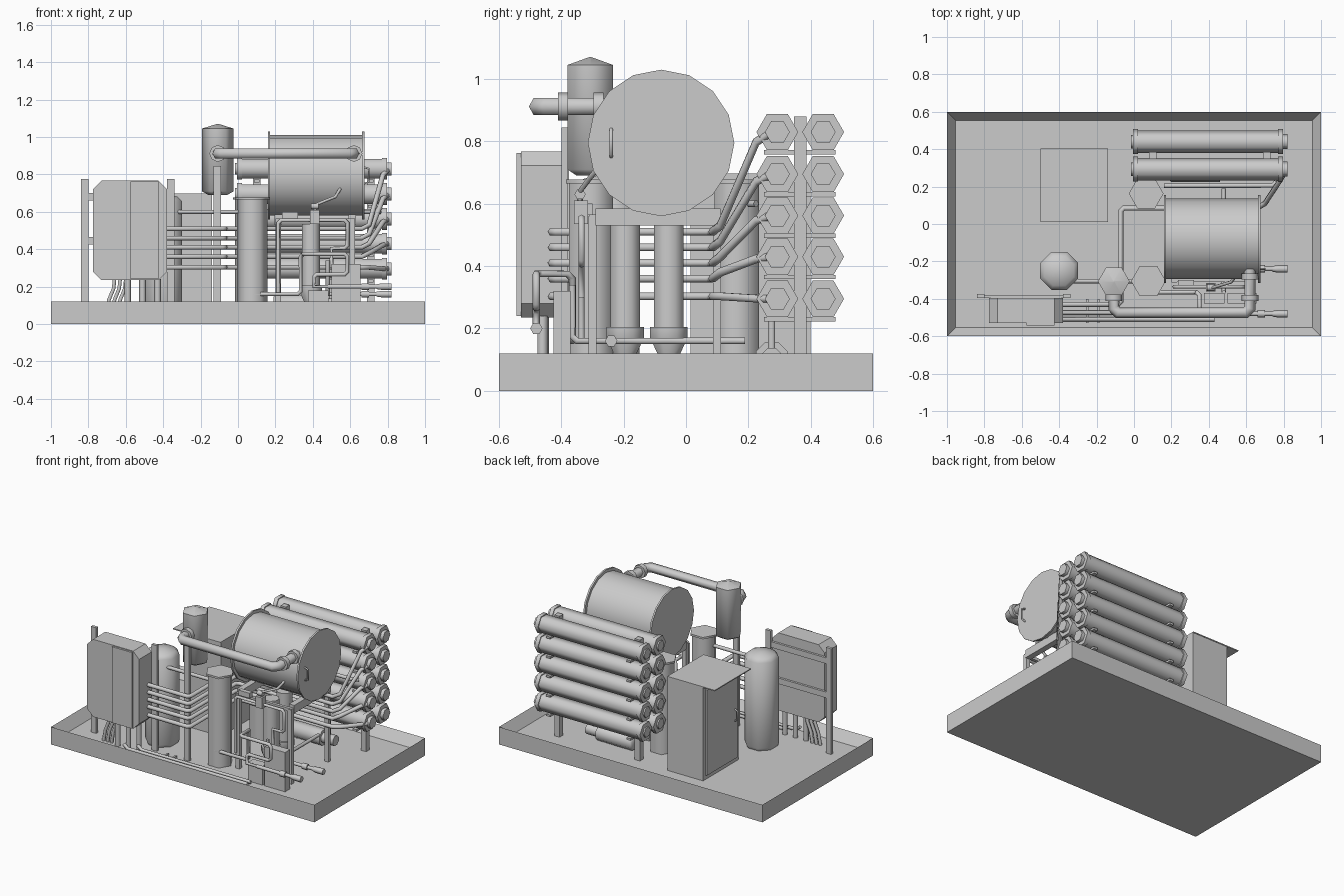
import bpy, bmesh, math
from mathutils import Vector

FLOOR = 0.05
round_parts = []


def add_mesh(name, bm):
    bmesh.ops.recalc_face_normals(bm, faces=bm.faces[:])
    me = bpy.data.meshes.new(name)
    bm.to_mesh(me)
    bm.free()
    ob = bpy.data.objects.new(name, me)
    bpy.context.collection.objects.link(ob)
    return ob


def box(name, x, y, z):
    bm = bmesh.new()
    bmesh.ops.create_cube(bm, size=1)
    for v in bm.verts:
        v.co = Vector([(a + b) / 2 + c * (b - a) for c, (a, b) in zip(v.co, (x, y, z))])
    return add_mesh(name, bm)


def lathe(name, axis, centre, profile, n=6, phase=0.0):
    """Profile of (radius, absolute position along axis); centre gives the other two coordinates."""
    bm = bmesh.new()
    rings = []
    for r, t in profile:
        ring = []
        for i in range(n):
            a = math.tau * i / n + phase
            u, v = centre[0] + r * math.cos(a), centre[1] + r * math.sin(a)
            ring.append(bm.verts.new({'x': (t, u, v), 'y': (u, t, v), 'z': (u, v, t)}[axis]))
        rings.append(ring)
    for a, b in zip(rings, rings[1:]):
        for i in range(n):
            bm.faces.new((a[i], a[(i + 1) % n], b[(i + 1) % n], b[i]))
    bm.faces.new(rings[0])
    bm.faces.new(rings[-1])
    ob = add_mesh(name, bm)
    round_parts.append(ob)
    return ob


def pipe(name, pts, r=0.014):
    cu = bpy.data.curves.new(name, 'CURVE')
    cu.dimensions = '3D'
    cu.bevel_depth = r
    cu.bevel_resolution = 1
    cu.use_fill_caps = True
    sp = cu.splines.new('POLY')
    sp.points.add(len(pts) - 1)
    for p, co in zip(sp.points, pts):
        p.co = (*co, 1)
    ob = bpy.data.objects.new(name, cu)
    bpy.context.collection.objects.link(ob)
    return ob


# Skid tray with recessed floor
bm = bmesh.new()
bmesh.ops.create_cube(bm, size=1)
for v in bm.verts:
    v.co = Vector((v.co.x * 2, v.co.y * 1.2, (v.co.z + 0.5) * 0.12))
top = max(bm.faces, key=lambda f: f.calc_center_median().z)
bmesh.ops.inset_region(bm, faces=[top], thickness=0.065)
for v in top.verts:
    v.co.z = FLOOR
add_mesh("skid_tray", bm)

# Main horizontal tank with rim flanges, end handle and support frame
R, F = 0.215, 0.235
lathe("main_tank", 'x', (-0.08, 0.795),
      [(F, 0.16), (F, 0.172), (R, 0.172), (R, 0.663), (F, 0.663), (F, 0.675)], 16)
pipe("tank_handle", [(0.67, -0.24, 0.75), (0.70, -0.24, 0.76), (0.70, -0.24, 0.83), (0.67, -0.24, 0.84)], 0.006)
for x in (0.215, 0.61):
    for y in (-0.3, 0.1):
        box("tank_leg", (x - 0.015, x + 0.015), (y - 0.013, y + 0.013), (FLOOR, 0.56))
    box("tank_saddle", (x - 0.02, x + 0.02), (-0.29, 0.11), (0.53, 0.585))
for y in (-0.3, 0.1):
    box("tank_beam", (0.2, 0.625), (y - 0.01, y + 0.01), (0.545, 0.565))

# Filter tube bank: two columns of five, each fed by a stacked pipe run on the near column
ROWS = [(0.83, 0.51), (0.695, 0.46), (0.562, 0.41), (0.43, 0.36), (0.295, 0.303)]
for zt, zp in ROWS:
    for y in (0.293, 0.44):
        lathe("filter_tube", 'x', (y, zt),
              [(0.036, -0.03 + 0.015), (0.036, -0.005), (0.067, -0.005), (0.067, 0.022), (0.06, 0.022),
               (0.06, 0.77), (0.067, 0.77), (0.067, 0.797), (0.04, 0.797), (0.04, 0.82)])
    pipe("feed_pipe", [(-0.42, -0.43, zp), (-0.085, -0.43, zp), (-0.07, -0.415, zp), (-0.07, 0.07, zp),
                       (-0.055, 0.085, zp), (0.66, 0.085, zp), (0.70, 0.11, zp + 0.02 * (zt > zp + 0.02)),
                       (0.775, 0.225, zp + (zt - zp) * 0.9), (0.805, 0.275, zt)])
for x in (0.1, 0.71):
    box("tube_rack_post", (x - 0.02, x + 0.02), (0.347, 0.386), (FLOOR, 0.88))
    for zt, _ in ROWS:
        box("tube_rack_arm", (x - 0.015, x + 0.015), (0.25, 0.48), (zt - 0.072, zt - 0.058))

# Horizontal pump motor under the bank
lathe("pump_motor", 'x', (0.275, 0.105),
      [(0.045, 0.19), (0.055, 0.2), (0.055, 0.46), (0.035, 0.46), (0.035, 0.55)], 8, math.pi / 8)
pipe("motor_riser", [(0.5, 0.275, 0.1), (0.5, 0.275, 0.24)], 0.013)
pipe("bank_manifold", [(0.16, 0.205, 0.6), (0.74, 0.205, 0.6), (0.76, 0.225, 0.6)], 0.012)

# Cabinet with canopy top, door and handle
box("cabinet", (-0.41, -0.14), (0.015, 0.4), (FLOOR, 0.69))
box("cabinet_canopy", (-0.5, -0.14), (0.01, 0.403), (0.69, 0.697))
box("cabinet_door", (-0.422, -0.41), (0.04, 0.375), (0.08, 0.665))
pipe("cabinet_handle", [(-0.42, 0.07, 0.34), (-0.44, 0.07, 0.35), (-0.44, 0.07, 0.41), (-0.42, 0.07, 0.42)], 0.006)

# Standing round tank
lathe("storage_tank", 'z', (-0.4, -0.25),
      [(0.1, FLOOR), (0.11, FLOOR + 0.02), (0.11, 0.655), (0.085, 0.68), (0.02, 0.695)], 8, math.pi / 8)

# Control panel with chamfered outline, door halves, posts, rails and cables
x0, x1, z0, z1, c = -0.775, -0.38, 0.235, 0.767, 0.045
outline = [(x0 + c, z0), (x1 - c, z0), (x1, z0 + c), (x1, z1 - c),
           (x1 - c, z1), (x0 + c, z1), (x0, z1 - c), (x0, z0 + c)]
bm = bmesh.new()
front = [bm.verts.new((x, -0.53, z)) for x, z in outline]
back = [bm.verts.new((x, -0.395, z)) for x, z in outline]
for i in range(8):
    j = (i + 1) % 8
    bm.faces.new((front[i], front[j], back[j], back[i]))
bm.faces.new(front)
bm.faces.new(back)
add_mesh("control_panel", bm)
box("panel_door", (-0.575, -0.425), (-0.543, -0.53), (z0 + 0.005, z1 - 0.005))
for x in (-0.82, -0.36):
    box("panel_post", (x - 0.02, x + 0.02), (-0.395, -0.375), (FLOOR, 0.775))
for z in (0.445, 0.68):
    box("panel_rail", (-0.84, -0.34), (-0.395, -0.38), (z - 0.02, z + 0.02))
for i in range(3):
    x = -0.66 + 0.03 * i
    pipe("panel_cable", [(x, -0.45, 0.24), (x - 0.005, -0.45, 0.19), (x - 0.03, -0.45, 0.13), (x - 0.045, -0.45, FLOOR)], 0.011)
for x in (-0.59, -0.51, -0.43):
    pipe("panel_conduit", [(x, -0.46, 0.24), (x, -0.46, FLOOR)], 0.018)

# Floor pipes with clamps
for y, x in ((-0.475, -0.43), (-0.51, -0.51)):
    pipe("floor_pipe", [(x, y, 0.1), (x + 0.03, y, 0.075), (0.43, y, 0.075)], 0.012)
for x in (-0.25, -0.19):
    box("pipe_clamp", (x - 0.006, x + 0.006), (-0.53, -0.4), (FLOOR, 0.065))

# Raised separator vessel on its post
box("vessel_post", (-0.13, -0.092), (-0.4, -0.38), (FLOOR, 0.845))
lathe("separator_vessel", 'z', (-0.108, -0.307),
      [(0.05, 0.69), (0.085, 0.71), (0.085, 1.045), (0.005, 1.07)])

# Vapour pipe between vessel and tank, with flanges
pipe("vapour_pipe", [(-0.108, -0.33, 0.912), (-0.108, -0.45, 0.912), (-0.085, -0.475, 0.912),
                     (0.595, -0.475, 0.912), (0.62, -0.45, 0.912), (0.62, -0.24, 0.912)], 0.031)
for x, y in ((-0.108, -0.395), (0.62, -0.395), (0.62, -0.28)):
    lathe("vapour_flange", 'y', (x, 0.912), [(0.045, y - 0.016), (0.045, y + 0.016)], 8)

# Hexagonal columns with wide lids
for y in (-0.305, 0.163):
    lathe("hex_column", 'z', (0.077 if y < 0 else 0.065, y),
          [(0.082, FLOOR), (0.082, 0.665), (0.093, 0.665), (0.093, 0.678)])
pipe("column_link", [(-0.4, -0.305, 0.6), (0.05, -0.305, 0.6)], 0.012)

# Vertical pump columns under the tank
for y in (-0.055, -0.195):
    lathe("pump_column", 'z', (0.39, y),
          [(0.03, FLOOR), (0.04, 0.12), (0.065, 0.17), (0.065, 0.205), (0.051, 0.205), (0.051, 0.535)], 8, math.pi / 8)

# Small service box
box("service_box", (0.5, 0.655), (-0.425, -0.37), (FLOOR, 0.32))
box("service_box_side", (0.375, 0.485), (-0.425, -0.37), (FLOOR, 0.18))

# Front pipework
pipe("loop_pipe", [(0.08, -0.365, 0.16), (0.32, -0.365, 0.16), (0.335, -0.365, 0.175), (0.335, -0.365, 0.36),
                   (0.35, -0.38, 0.375), (0.35, -0.465, 0.375), (0.365, -0.48, 0.375), (0.57, -0.48, 0.375),
                   (0.585, -0.48, 0.36), (0.585, -0.48, 0.28), (0.57, -0.48, 0.265), (0.42, -0.48, 0.265),
                   (0.405, -0.48, 0.25), (0.405, -0.48, 0.2), (0.72, -0.48, 0.2)], 0.012)
pipe("drain_pipe", [(0.48, -0.365, 0.34), (0.48, -0.365, 0.175), (0.48, -0.35, 0.16), (0.48, 0.19, 0.16)], 0.012)
pipe("riser_pipe", [(0.215, -0.335, 0.17), (0.215, -0.335, 0.54), (0.23, -0.335, 0.555), (0.57, -0.335, 0.555),
                    (0.585, -0.335, 0.54), (0.585, -0.335, 0.42), (0.57, -0.335, 0.405), (0.5, -0.335, 0.405),
                    (0.5, -0.335, 0.3)], 0.011)
for y, z in ((-0.24, 0.16), (-0.48, 0.2)):
    pipe("outlet_pipe", [(0.48, y, z), (0.77, y, z)], 0.012)
    lathe("outlet_coupling", 'x', (y, z), [(0.02, 0.66), (0.02, 0.7)], 6)
    lathe("outlet_end", 'x', (y, z), [(0.015, 0.74), (0.02, 0.77), (0.02, 0.82)], 6)

# Valve with curved line up to the tank
box("valve_body", (0.385, 0.435), (-0.36, -0.315), (0.535, 0.61))
lathe("valve_cap", 'x', (-0.34, 0.63), [(0.018, 0.39), (0.018, 0.43)])
pipe("valve_line", [(0.41, -0.34, 0.6), (0.42, -0.34, 0.64), (0.52, -0.31, 0.68), (0.55, -0.27, 0.73)], 0.009)
box("junction_box", (0.235, 0.32), (-0.33, -0.3), (0.565, 0.6))

# Smooth the round parts, keeping rims sharp
bpy.ops.object.select_all(action='DESELECT')
for ob in round_parts:
    ob.select_set(True)
bpy.context.view_layer.objects.active = round_parts[0]
bpy.ops.object.shade_smooth_by_angle(angle=math.radians(62))
